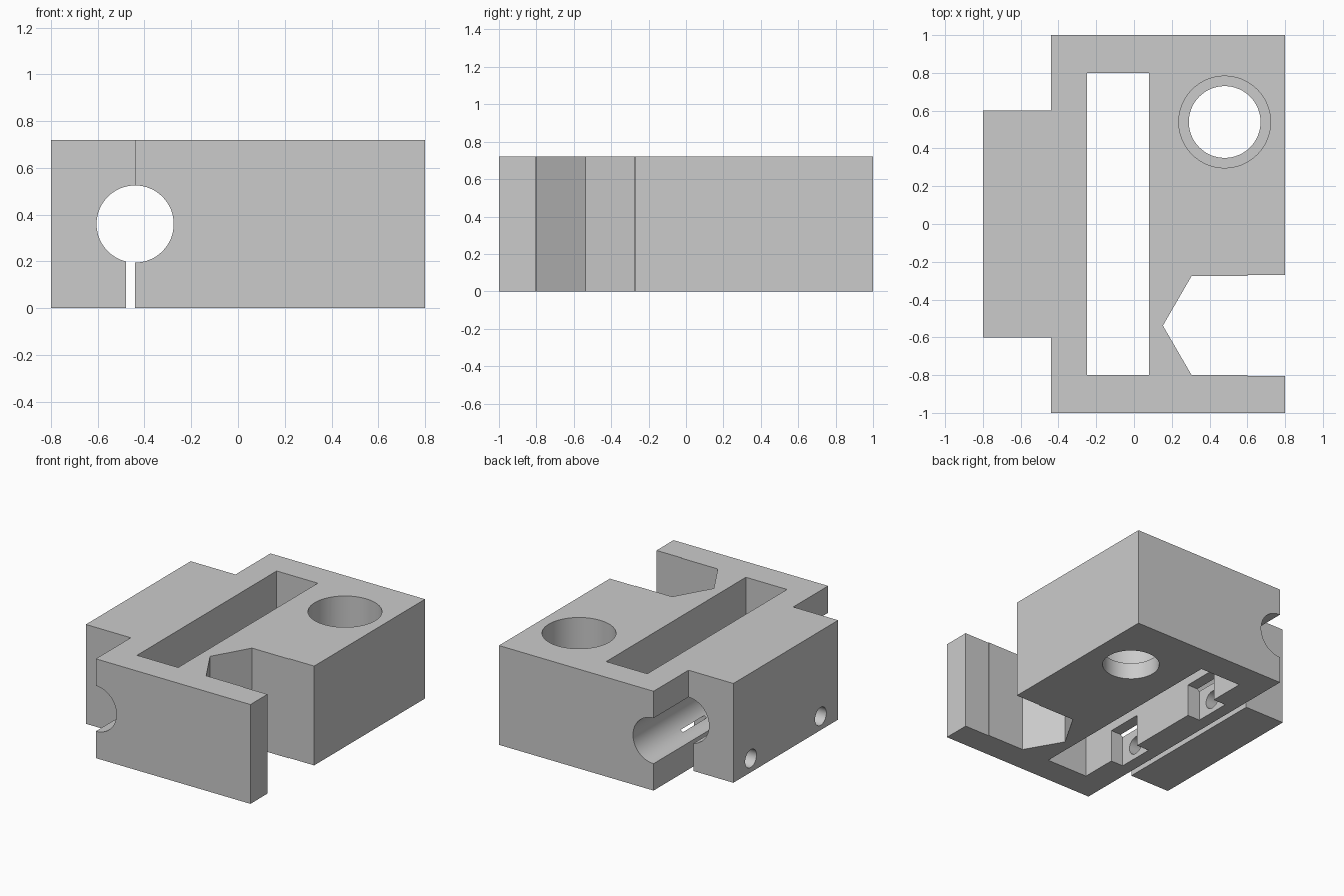
import bpy, bmesh, math
from mathutils import Matrix, Vector

HEIGHT = 0.72
OVER = 0.1  # how far cutters reach past the surfaces

if "Cube" in bpy.data.objects:
    bpy.data.objects.remove(bpy.data.objects["Cube"], do_unlink=True)

grey = bpy.data.materials.new("plain grey")
grey.use_nodes = True
grey.diffuse_color = (0.6, 0.6, 0.6, 1)
grey.node_tree.nodes["Principled BSDF"].inputs["Base Color"].default_value = (0.6, 0.6, 0.6, 1)


def finish(name, bm):
    bmesh.ops.recalc_face_normals(bm, faces=bm.faces)
    mesh = bpy.data.meshes.new(name)
    bm.to_mesh(mesh)
    bm.free()
    mesh.materials.append(grey)
    obj = bpy.data.objects.new(name, mesh)
    bpy.context.collection.objects.link(obj)
    return obj


def prism(name, outline, z0, z1):
    bm = bmesh.new()
    face = bm.faces.new([bm.verts.new((x, y, z0)) for x, y in outline])
    ext = bmesh.ops.extrude_face_region(bm, geom=[face])
    top = [v for v in ext["geom"] if isinstance(v, bmesh.types.BMVert)]
    bmesh.ops.translate(bm, verts=top, vec=(0, 0, z1 - z0))
    return finish(name, bm)


def box(name, x0, x1, y0, y1, z0, z1):
    return prism(name, [(x0, y0), (x1, y0), (x1, y1), (x0, y1)], z0, z1)


def cylinder(name, start, end, radius, sides=64):
    start, end = Vector(start), Vector(end)
    axis = end - start
    turn = axis.to_track_quat("Z", "Y").to_matrix().to_4x4()
    bm = bmesh.new()
    bmesh.ops.create_cone(bm, cap_ends=True, segments=sides, radius1=radius,
                          radius2=radius, depth=axis.length,
                          matrix=Matrix.Translation((start + end) / 2) @ turn)
    return finish(name, bm)


# Main block with the clamp jaw standing out on one side
half = [(0.8, 1), (-0.44, 1), (-0.44, 0.6), (-0.8, 0.6)]
body = prism("clamp_block", half + [(x, -y) for x, y in reversed(half)], 0, HEIGHT)

low, high = -OVER, HEIGHT + OVER
cutters = [
    # Long rectangular window
    box("window_cutter", -0.25, 0.08, -0.8, 0.8, low, high),
    # Rod bore and the clamping gap below it
    cylinder("rod_bore_cutter", (-0.44, -1.1, 0.36), (-0.44, 1.1, 0.36), 0.165),
    box("clamp_gap_cutter", -0.48, -0.44, -1.1, 1.1, low, 0.22),
    # Stepped round hole
    cylinder("through_hole_cutter", (0.48, 0.54, low), (0.48, 0.54, high), 0.19),
    cylinder("bearing_seat_cutter", (0.48, 0.54, 0.12), (0.48, 0.54, high), 0.243),
]

# Open hexagonal notch on the side
notch = [(0.9, -0.27), (0.6, -0.27), (0.6, -0.275), (0.305, -0.275), (0.153, -0.538),
         (0.305, -0.8), (0.6, -0.8), (0.6, -0.805), (0.9, -0.805)]
cutters.append(prism("notch_cutter", notch, low, high))

# Clamp screw holes with nut pockets opening into the window
for y in (-0.4, 0.4):
    cutters.append(box("nut_pocket_cutter", -0.35, -0.2, y - 0.135, y + 0.135, low, 0.235))
    cutters.append(cylinder("screw_hole_cutter", (-0.9, y, 0.1), (-0.3, y, 0.1), 0.065, 32))

bpy.context.view_layer.objects.active = body
for cutter in cutters:
    cutter.hide_render = True
    mod = body.modifiers.new(cutter.name, "BOOLEAN")
    mod.operation = "DIFFERENCE"
    mod.solver = "EXACT"
    mod.object = cutter
    bpy.ops.object.modifier_apply(modifier=mod.name)
    bpy.data.objects.remove(cutter, do_unlink=True)

# Smooth bores, sharp edges
bpy.ops.object.select_all(action="DESELECT")
body.select_set(True)
bpy.ops.object.shade_smooth_by_angle(angle=math.radians(30))
